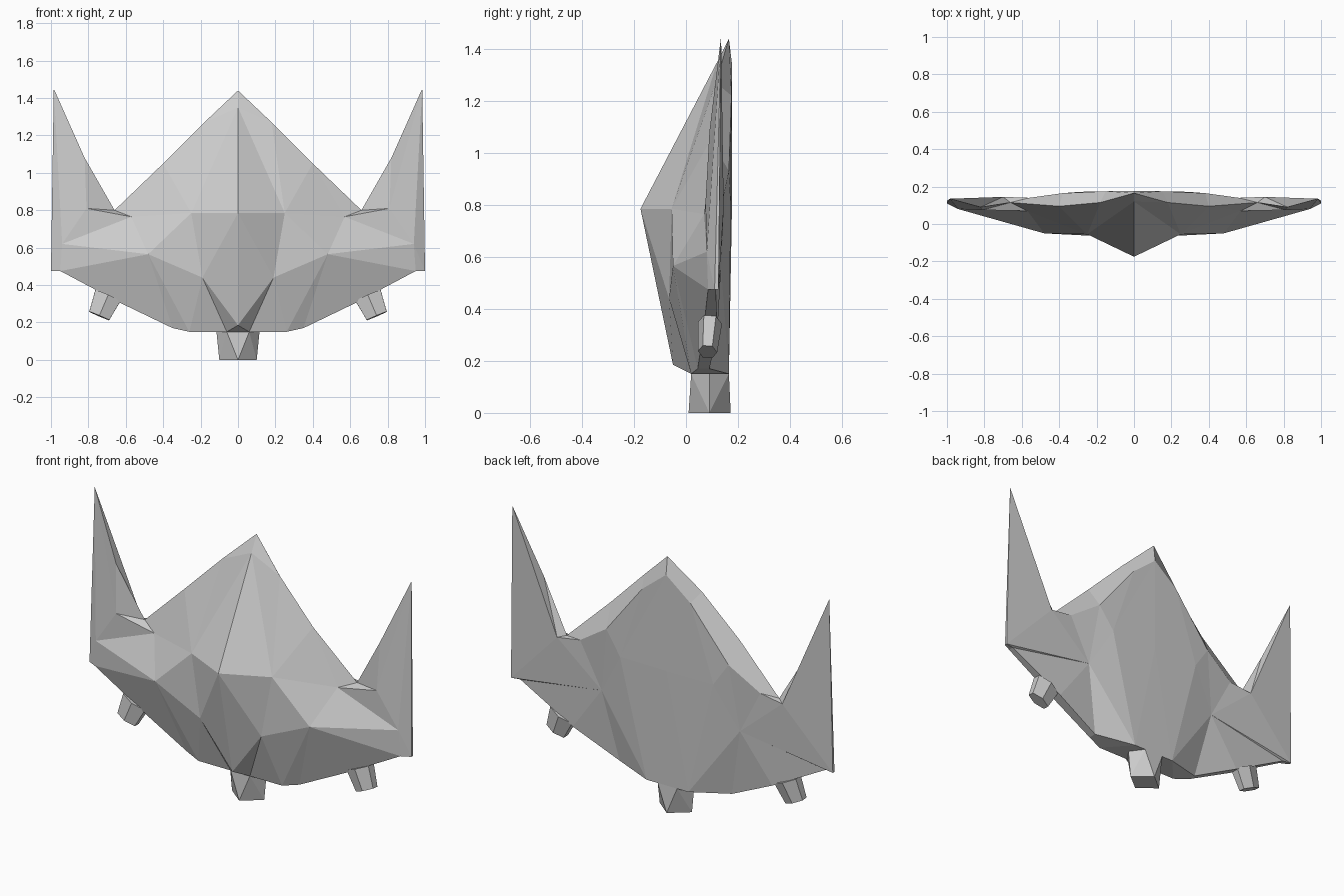
import bpy, bmesh
from mathutils import Vector, Matrix

if "Cube" in bpy.data.objects:
    bpy.data.objects.remove(bpy.data.objects["Cube"])


def finish(bm, name):
    bmesh.ops.remove_doubles(bm, verts=bm.verts, dist=0.0005)
    bmesh.ops.recalc_face_normals(bm, faces=bm.faces)
    me = bpy.data.meshes.new(name)
    bm.to_mesh(me)
    bm.free()
    ob = bpy.data.objects.new(name, me)
    bpy.context.collection.objects.link(ob)
    return ob


# Key points of the right half: front shell
front = dict(
    apex=(0, .165, 1.44), brow=(0, .12, 1.35), nose=(0, -.175, .785), keel=(0, -.05, .185),
    shoulder=(.25, -.055, .785), cheek=(.48, -.05, .565), gill=(.19, -.065, .44),
    r1=(.18, .115, 1.27), r2=(.40, .095, 1.05), notch=(.66, .115, .80),
    lip_in=(.57, .07, .765), lip_out=(.81, .075, .81),
    side=(.94, .08, .62), low_side=(.95, .085, .475), corner=(1.0, .11, .475),
    horn=(.82, .09, 1.08), tip=(.985, .135, 1.45),
    u0=(0, .02, .15), u1=(.06, .02, .15), u2=(.26, .02, .15),
    u3=(.35, .045, .17), u4=(.62, .065, .30))
# Key points of the right half: back shell
back = dict(
    b0=(0, .177, 1.34), b1=(.15, .175, 1.22), b2=(.38, .165, .93), b3=(.56, .14, .81),
    b4=(.70, .145, .79), mid=(0, .177, .8), rib=(.29, .172, .8), hip=(.43, .135, .56),
    e0=(0, .165, .15), e1=(.13, .165, .15), h3=(.35, .09, .17), h4=(.62, .12, .30),
    low_back=(.95, .115, .475), back_corner=(1.0, .125, .475))
pts = {**front, **back}

# Triangle fans: centre point, then the ring around it
fans = [
    "nose brow shoulder gill keel",
    "shoulder brow r1 r2 lip_in cheek gill",
    "cheek lip_in side low_side u4 u3 u2 gill",
    "gill u2 u1 keel",
    "keel u1 u0",
    "brow apex r1",
    "lip_in r2 notch lip_out side",
    "lip_out notch horn tip side",
    "side tip corner low_side",
    "rib mid b0 b1 b2 hip e1 mid",
    "mid e0 e1",
    "hip b2 b3 b4 back_corner low_back h4 h3 e1",
    "b4 notch horn tip back_corner",
    "b4 b3 notch",
    "tip corner back_corner"]
# Rim and underside panels joining front to back
panels = [
    "apex r1 b1 b0",
    "r1 r2 b2 b1",
    "r2 notch b3 b2",
    "low_side corner back_corner low_back",
    "low_side low_back h4 u4",
    "u4 h4 h3 u3",
    "u3 h3 e1 u2",
    "u0 u1 u2 e1 e0"]

# Faceted hull with the two upright horns
bm = bmesh.new()
for s in (1, -1):
    v = {k: bm.verts.new((s * p[0], p[1], p[2])) for k, p in pts.items()}
    for line in fans:
        c, *ring = line.split()
        for a, b in zip(ring, ring[1:]):
            bm.faces.new((v[c], v[a], v[b]))
    for line in panels:
        bm.faces.new([v[k] for k in line.split()])
finish(bm, "hull")

# Centre foot: six-sided top tapering to a diamond-shaped base
bm = bmesh.new()
for s in (1, -1):
    for p in ((.06, .02, .15), (.115, .09, .15), (.06, .165, .15),
              (0, .01, 0), (.1, .09, 0), (0, .172, 0)):
        bm.verts.new((s * p[0], p[1], p[2]))
bmesh.ops.remove_doubles(bm, verts=bm.verts, dist=0.0005)
bmesh.ops.convex_hull(bm, input=bm.verts)
bmesh.ops.dissolve_limit(bm, angle_limit=0.02, verts=bm.verts, edges=bm.edges)
finish(bm, "centre_foot")

# Side stubs: tapered six-sided feet under the wings
for s, name in ((1, "right_stub"), (-1, "left_stub")):
    start, end = Vector((s * .695, .092, .345)), Vector((s * .742, .083, .235))
    axis = end - start
    side = Vector((0, 1, 0)).cross(axis).normalized()
    depth = axis.cross(side).normalized()
    rot = Matrix((side, depth, axis.normalized())).transposed().to_4x4()
    bm = bmesh.new()
    bmesh.ops.create_cone(bm, cap_ends=True, segments=6, radius1=.085, radius2=.067,
                          depth=axis.length)
    bmesh.ops.scale(bm, verts=bm.verts, vec=(1, .55, 1))
    bmesh.ops.transform(bm, verts=bm.verts,
                        matrix=Matrix.Translation((start + end) / 2) @ rot)
    finish(bm, name)
